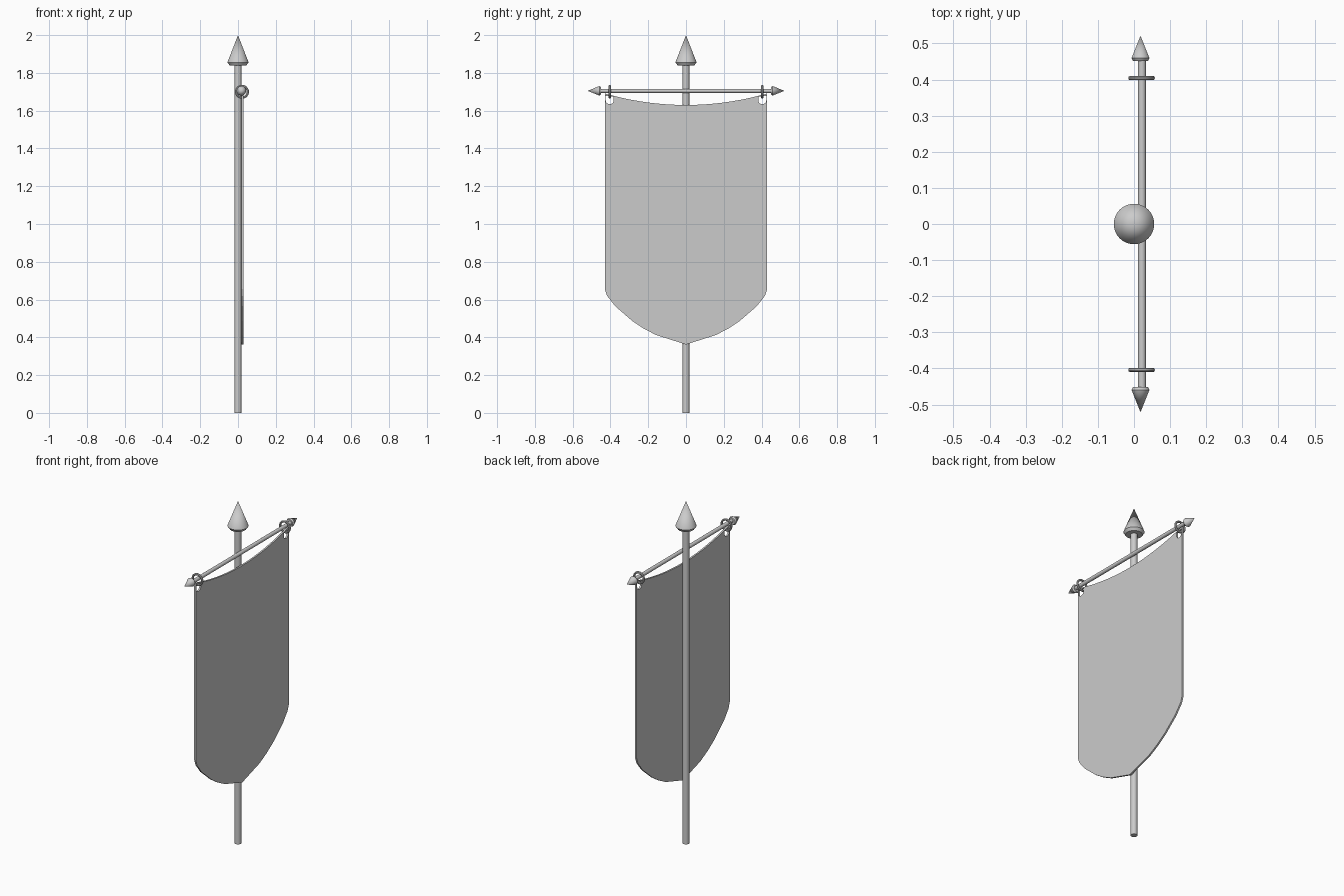
import bpy, bmesh
from math import pi, sin, cos, radians
from mathutils import Vector

if "Cube" in bpy.data.objects:
    bpy.data.objects.remove(bpy.data.objects["Cube"])

grey = bpy.data.materials.new("plain_grey")
grey.use_nodes = True
grey.diffuse_color = (0.6, 0.6, 0.6, 1)
grey.node_tree.nodes["Principled BSDF"].inputs["Base Color"].default_value = (0.6, 0.6, 0.6, 1)

BAR_X, BAR_Z = 0.02, 1.705


def finish(obj, smooth=True):
    obj.data.materials.clear()
    obj.data.materials.append(grey)
    bpy.ops.object.select_all(action='DESELECT')
    obj.select_set(True)
    bpy.context.view_layer.objects.active = obj
    if smooth:
        bpy.ops.object.shade_smooth_by_angle(angle=radians(35))
    return obj


def lathe(name, profile, location=(0, 0, 0), rotation=(0, 0, 0), steps=32):
    """Turn a (radius, height) profile about the local z axis."""
    bm = bmesh.new()
    verts = [bm.verts.new((r, 0, h)) for r, h in profile]
    edges = [bm.edges.new(pair) for pair in zip(verts, verts[1:])]
    bmesh.ops.spin(bm, geom=verts + edges, cent=(0, 0, 0), axis=(0, 0, 1),
                   angle=2 * pi, steps=steps, use_merge=True)
    bmesh.ops.remove_doubles(bm, verts=bm.verts, dist=1e-5)
    bmesh.ops.recalc_face_normals(bm, faces=bm.faces)
    mesh = bpy.data.meshes.new(name)
    bm.to_mesh(mesh)
    bm.free()
    obj = bpy.data.objects.new(name, mesh)
    bpy.context.collection.objects.link(obj)
    obj.location, obj.rotation_euler = location, rotation
    return finish(obj)


# Upright pole and its spear finial
lathe("pole", [(0, 0), (0.018, 0), (0.018, 1.85), (0, 1.85)])
lathe("pole_finial", [(0, 1.84), (0.045, 1.84), (0.056, 1.856), (0, 2)])

# Crossbar with a pointed tip and a hanging ring at each end
lathe("crossbar", [(0, -0.46), (0.011, -0.46), (0.011, 0.46), (0, 0.46)],
      (BAR_X + 0.002, 0, BAR_Z), (pi / 2, 0, 0), 24)
for side, word in ((1, "back"), (-1, "front")):
    lathe(word + "_crossbar_tip",
          [(0, 0.451), (0.02, 0.451), (0.025, 0.459), (0, 0.521)],
          (BAR_X - 0.002, 0, BAR_Z), (-side * pi / 2, 0, 0), 24)
    bpy.ops.mesh.primitive_torus_add(
        major_radius=0.031, minor_radius=0.006, major_segments=32, minor_segments=10,
        location=(BAR_X + 0.001, side * 0.404, 1.7), rotation=(pi / 2, 0, 0))
    ring = bpy.context.object
    ring.name = word + "_hanging_ring"
    finish(ring)


# Banner cloth: sagging top edge, straight sides, pointed round bottom
def top_edge(y):
    return 1.63 + 0.33 * y * y


half_bottom = [(0.43, 0.655), (0.418, 0.62), (0.375, 0.565), (0.285, 0.487),
               (0.225, 0.447), (0.16, 0.413)]
outline = [(-0.43 + 0.86 * i / 24, top_edge(-0.43 + 0.86 * i / 24)) for i in range(25)]
outline += half_bottom + [(0, 0.362)] + [(-y, z) for y, z in reversed(half_bottom)]


# Eyelet: flat top, rounded bottom
def eyelet(side):
    arc = [pi + pi * i / 10 for i in range(11)]
    points = [(0.021 * cos(a), 1.654 + 0.02 * sin(a)) for a in arc]
    points += [(0.021, 1.678), (-0.021, 1.674)]
    return [(side * (0.404 + y), z) for y, z in points]


cloth = bpy.data.curves.new("banner_cloth", 'CURVE')
cloth.dimensions = '2D'
cloth.fill_mode = 'BOTH'
cloth.extrude = 0.005
for loop in (outline, eyelet(1), eyelet(-1)):
    spline = cloth.splines.new('POLY')
    spline.points.add(len(loop) - 1)
    for point, (y, z) in zip(spline.points, loop):
        point.co = (y, z, 0, 1)
    spline.use_cyclic_u = True
banner = bpy.data.objects.new("banner_cloth", cloth)
bpy.context.collection.objects.link(banner)
banner.location = (0.023, 0, 0)
banner.rotation_euler = (pi / 2, 0, pi / 2)
finish(banner, smooth=False)
bpy.ops.object.convert(target='MESH')
banner = finish(bpy.context.object, smooth=False)
bm = bmesh.new()
bm.from_mesh(banner.data)
bmesh.ops.remove_doubles(bm, verts=bm.verts, dist=1e-5)
bmesh.ops.recalc_face_normals(bm, faces=bm.faces)
for face in bm.faces:
    face.smooth = False
bm.to_mesh(banner.data)
bm.free()
